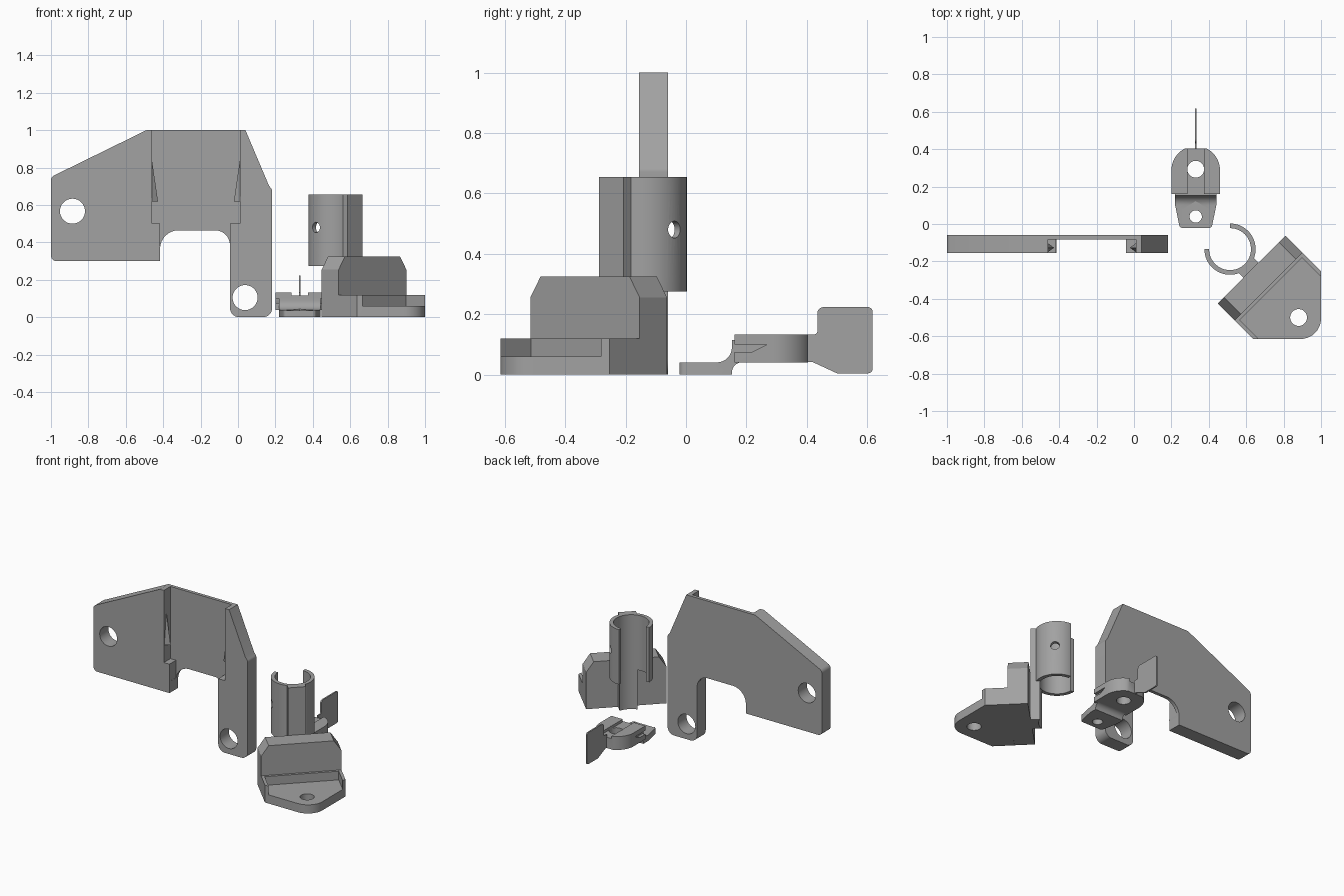
import bpy, bmesh
from math import radians, sin, cos, tan
from mathutils import Matrix, Vector

cube = bpy.data.objects.get("Cube")
if cube:
    bpy.data.objects.remove(cube, do_unlink=True)

GREY = (0.36, 0.36, 0.36, 1)
grey = bpy.data.materials.new("plain grey")
grey.use_nodes = True
grey.diffuse_color = GREY
grey.node_tree.nodes["Principled BSDF"].inputs["Base Color"].default_value = GREY

DIAGONAL = Matrix.Rotation(radians(45), 4, 'Z')
STRAIGHT = Matrix.Identity(4)


def rounded(points, steps=8):
    """Outline from (a, b) corners, or (a, b, radius) for a filleted corner."""
    out = []
    for i, p in enumerate(points):
        c = Vector(p[:2])
        if len(p) == 2:
            out.append(c)
            continue
        d0 = (Vector(points[i - 1][:2]) - c).normalized()
        d1 = (Vector(points[(i + 1) % len(points)][:2]) - c).normalized()
        half = d0.angle(d1) / 2
        centre = c + (d0 + d1).normalized() * p[2] / sin(half)
        start = c + d0 * p[2] / tan(half) - centre
        end = c + d1 * p[2] / tan(half) - centre
        turn = start.angle_signed(end)
        for k in range(steps + 1):
            out.append(centre + Matrix.Rotation(-turn * k / steps, 2) @ start)
    return out


def arc(cx, cy, r, a0, a1, steps):
    angles = [radians(a0 + (a1 - a0) * k / steps) for k in range(steps + 1)]
    return [(cx + r * cos(a), cy + r * sin(a)) for a in angles]


def prism(name, outline, plane, lo, hi, frame=STRAIGHT):
    """Extrude an outline lying in the XY, XZ or YZ plane from lo to hi."""
    place = {'XY': lambda a, b, h: (a, b, h),
             'XZ': lambda a, b, h: (a, h, b),
             'YZ': lambda a, b, h: (h, a, b)}[plane]
    bm = bmesh.new()
    rings = [[bm.verts.new(frame @ Vector(place(p[0], p[1], h))) for p in outline]
             for h in (lo, hi)]
    for ring in rings:
        bm.faces.new(ring)
    n = len(outline)
    for i in range(n):
        j = (i + 1) % n
        bm.faces.new((rings[0][i], rings[0][j], rings[1][j], rings[1][i]))
    bmesh.ops.recalc_face_normals(bm, faces=bm.faces)
    mesh = bpy.data.meshes.new(name)
    bm.to_mesh(mesh)
    bm.free()
    mesh.materials.append(grey)
    ob = bpy.data.objects.new(name, mesh)
    bpy.context.collection.objects.link(ob)
    return ob


def box(name, x0, x1, y0, y1, z0, z1, frame=STRAIGHT):
    return prism(name, [(x0, y0), (x1, y0), (x1, y1), (x0, y1)], 'XY', z0, z1, frame)


def combine(ob, tool, operation='DIFFERENCE'):
    """Apply a boolean and throw the tool away."""
    mod = ob.modifiers.new("boolean", 'BOOLEAN')
    mod.operation, mod.object, mod.solver = operation, tool, 'EXACT'
    bpy.context.view_layer.update()
    deps = bpy.context.evaluated_depsgraph_get()
    mesh = bpy.data.meshes.new_from_object(ob.evaluated_get(deps))
    ob.modifiers.clear()
    ob.data = mesh
    bpy.data.objects.remove(tool, do_unlink=True)


def drill(ob, a, b, r, plane, lo, hi, frame=STRAIGHT):
    combine(ob, prism("drill", arc(a, b, r, 0, 350, 35), plane, lo, hi, frame))


# Large mounting plate with arch, bolt holes and front channel
plate = prism("mounting_plate", rounded([
    (-1, 0.30, 0.03), (-0.417, 0.30), (-0.417, 0.465, 0.1), (-0.043, 0.465, 0.08),
    (-0.043, 0, 0.05), (0.183, 0, 0.05), (0.183, 0.68, 0.03), (0.165, 0.705),
    (0.04, 1), (-0.49, 1), (-1, 0.75, 0.03)]), 'XZ', -0.155, -0.06)
for x, z in ((-0.885, 0.567), (0.038, 0.105)):
    drill(plate, x, z, 0.067, 'XZ', -0.3, 0.1)
channel = [(-0.46, 1.1), (-0.46, 0.5), (-0.417, 0.5), (-0.417, 0.38),
           (-0.043, 0.38), (-0.043, 0.5), (0.01, 0.5), (0.01, 1.1)]
combine(plate, prism("channel", channel, 'XZ', -0.3, -0.083))

# Small retaining barbs on both channel walls
for side, x, tip in (("right", -0.46, -0.428), ("left", 0.01, -0.022)):
    mesh = bpy.data.meshes.new("barb")
    mesh.from_pydata([(x, -0.103, 0.62), (x, -0.15, 0.62), (tip, -0.127, 0.62),
                      (x, -0.127, 0.84)], [],
                     [(0, 1, 2), (0, 1, 3), (1, 2, 3), (2, 0, 3)])
    bm = bmesh.new()
    bm.from_mesh(mesh)
    bmesh.ops.recalc_face_normals(bm, faces=bm.faces)
    bm.to_mesh(mesh)
    bm.free()
    mesh.materials.append(grey)
    bpy.context.collection.objects.link(bpy.data.objects.new(side + "_barb", mesh))

# Diagonal holder: upright wall with clipped corners
prism("holder_wall", [(0.016, 0), (0.528, 0), (0.528, 0.255), (0.48, 0.325),
                      (0.064, 0.325), (0.016, 0.255)], 'XZ', -0.745, -0.617, DIAGONAL)

# Holder foot: tray with thin rims and a bolt hole
foot = prism("holder_foot", rounded([
    (0.538, -0.516), (0.637, -0.615), (1, -0.615, 0.11), (1, -0.253),
    (0.9, -0.153)]), 'XY', 0, 0.12)
combine(foot, box("tray", 0.036, 0.508, -1.3, -0.762, 0.06, 0.2, DIAGONAL))
drill(foot, 0.88, -0.5, 0.045, 'XY', -0.1, 0.2)

# Open tube with cross hole, and the stem joining it to the wall
U, V = 0.268, -0.458
tube = prism("open_tube", arc(U, V, 0.137, 135, 405, 48) + arc(U, V, 0.112, 405, 135, 48),
             'XY', 0.275, 0.655, DIAGONAL)
drill(tube, V, 0.48, 0.028, 'YZ', 0, 0.6, DIAGONAL)
stem = box("tube_stem", 0.211, 0.325, -0.618, -0.54, 0, 0.655, DIAGONAL)
drill(stem, U, V, 0.115, 'XY', -0.1, 0.8, DIAGONAL)

# Small clip: rounded body with a groove, side slots and a bolt hole
CX = 0.33
body = prism("clip_body", [(0.2, 0.16), (0.46, 0.16)] + arc(CX, 0.287, 0.13, 0, 65, 10)
             + arc(CX, 0.287, 0.13, 115, 180, 10), 'XY', 0.04, 0.133)
combine(body, box("groove", 0.287, 0.373, 0.1, 0.5, 0.115, 0.2))
slot = [(0.1, 0.075), (0.22, 0.075), (0.27, 0.1), (0.1, 0.1)]
for x in (0.18, 0.44):
    combine(body, prism("slot", slot, 'YZ', x, x + 0.04))
drill(body, CX, 0.293, 0.045, 'XY', -0.1, 0.3)

# Clip tab: swept neck trimmed to a tapered plan, with nut seat and screw hole
tab = prism("clip_tab", rounded([
    (-0.022, 0), (0.152, 0), (0.152, 0.041, 0.035), (0.2, 0.041), (0.2, 0.115),
    (0.152, 0.115), (0.152, 0.04, 0.05), (-0.022, 0.04)]), 'YZ', 0.2, 0.46)
combine(tab, prism("plan", rounded([
    (0.245, -0.022, 0.02), (0.415, -0.022, 0.02), (0.44, 0.1), (0.44, 0.3),
    (0.22, 0.3), (0.22, 0.1)]), 'XY', -0.1, 0.3), 'INTERSECT')
combine(tab, prism("nut_seat", [(0.258, -0.1), (0.402, -0.1), (0.402, 0.08),
                                (CX, 0.122), (0.258, 0.08)], 'XY', 0.037, 0.3))
drill(tab, CX, 0.04, 0.033, 'XY', -0.1, 0.3)

# Thin handle fin behind the clip
prism("clip_fin", rounded([
    (0.4, 0.041), (0.42, 0.041), (0.5, 0.004), (0.618, 0.004, 0.015),
    (0.618, 0.223, 0.015), (0.435, 0.223, 0.02), (0.435, 0.133, 0.01), (0.4, 0.133)]),
    'YZ', CX - 0.005, CX + 0.005)

# Smooth the curved walls, keep the edges crisp
for ob in bpy.context.scene.objects:
    if ob.type == 'MESH':
        bpy.ops.object.select_all(action='DESELECT')
        ob.select_set(True)
        bpy.context.view_layer.objects.active = ob
        bpy.ops.object.shade_smooth_by_angle(angle=radians(30))
